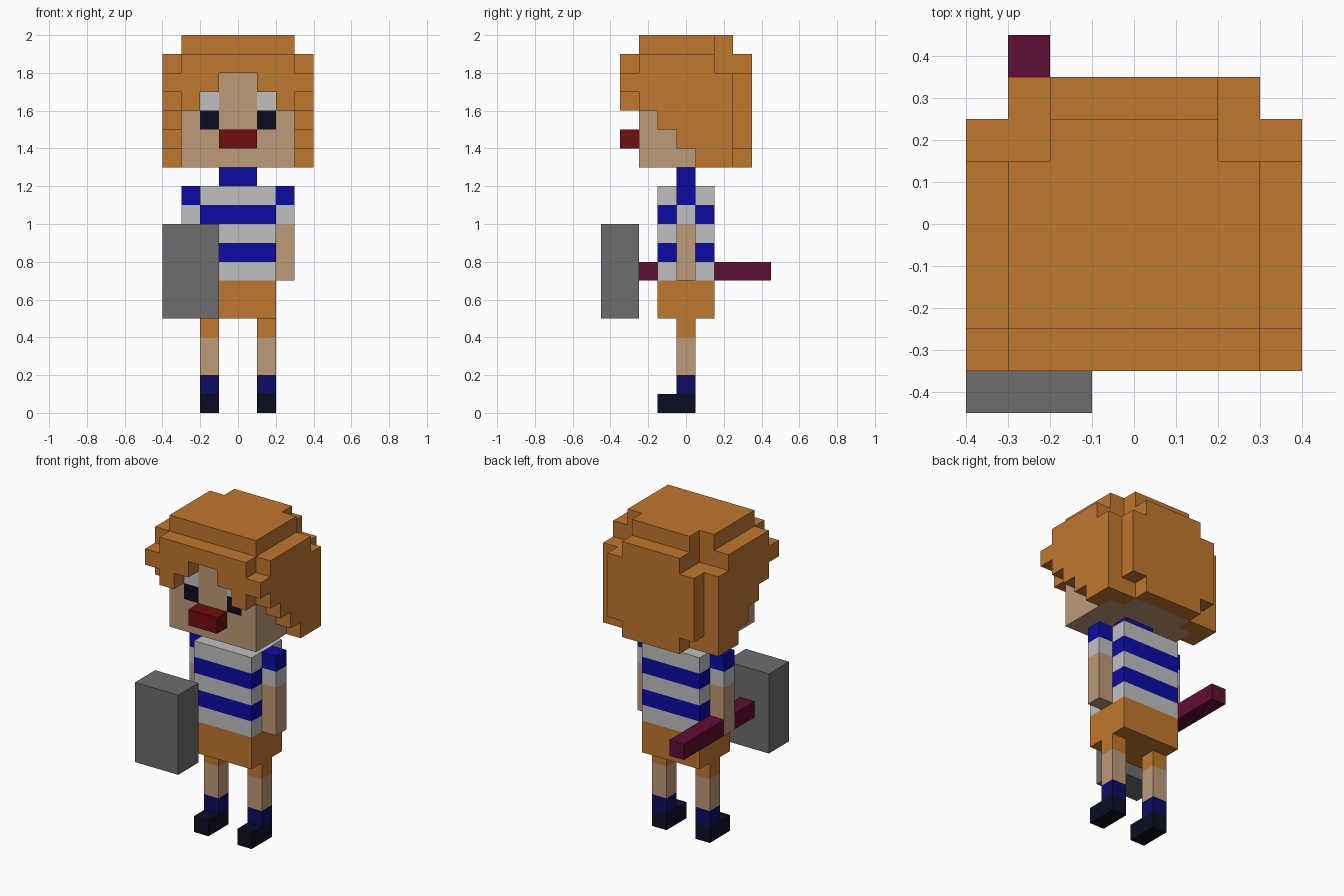
import bpy, bmesh, math
from mathutils import Vector

if "Cube" in bpy.data.objects:
    bpy.data.objects.remove(bpy.data.objects["Cube"], do_unlink=True)

UNIT = 0.1       # edge of one block
Y_SHIFT = 4.5    # blocks in front of the centre line

PALETTE = {      # sRGB values
    "ginger": (192, 120, 45), "skin": (190, 155, 120), "off_white": (192, 192, 192),
    "blue": (12, 12, 166), "navy": (12, 12, 98), "near_black": (12, 13, 32),
    "dark_red": (112, 14, 16), "maroon": (94, 14, 50), "grey": (109, 109, 109),
}


def linear(c):
    c /= 255
    return c / 12.92 if c <= 0.04045 else ((c + 0.055) / 1.055) ** 2.4


def make_material(name, rgb):
    mat = bpy.data.materials.new(name)
    colour = (*[linear(c) for c in rgb], 1)
    mat.diffuse_color = colour
    mat.use_nodes = True
    bsdf = mat.node_tree.nodes["Principled BSDF"]
    bsdf.inputs["Base Color"].default_value = colour
    bsdf.inputs["Roughness"].default_value = 0.9
    return mat


MATERIALS = {n: make_material(n, rgb) for n, rgb in PALETTE.items()}
blocks = {}      # (x, y, z) -> (part, colour)


def fill(part, colour, x, y, z, mirror=False):
    """Fill a range of blocks; a colour of None carves them away."""
    for i in range(*x):
        for j in range(*y):
            for k in range(*z):
                for cell in [(i, j, k)] + ([(-1 - i, j, k)] if mirror else []):
                    if colour:
                        blocks[cell] = (part, colour)
                    else:
                        blocks.pop(cell, None)


def build(part):
    """Make the outer skin of one part and merge its flat areas."""
    cells = {c: v[1] for c, v in blocks.items() if v[0] == part}
    colours = sorted(set(cells.values()))
    bm = bmesh.new()
    verts = {}

    def vert(p):
        if p not in verts:
            verts[p] = bm.verts.new((p[0] * UNIT, (p[1] - Y_SHIFT) * UNIT, p[2] * UNIT))
        return verts[p]

    for cell, colour in cells.items():
        for axis in range(3):
            for side in (0, 1):
                near = list(cell)
                near[axis] += 2 * side - 1
                if tuple(near) in cells:
                    continue
                u, v = (axis + 1) % 3, (axis + 2) % 3
                loop = []
                for du, dv in ((0, 0), (1, 0), (1, 1), (0, 1)):
                    p = list(cell)
                    p[axis] += side
                    p[u] += du
                    p[v] += dv
                    loop.append(vert(tuple(p)))
                face = bm.faces.new(loop if side else loop[::-1])
                face.material_index = colours.index(colour)
    bmesh.ops.dissolve_limit(bm, angle_limit=math.radians(1), verts=bm.verts,
                             edges=bm.edges, delimit={'MATERIAL'})
    mesh = bpy.data.meshes.new(part)
    bm.to_mesh(mesh)
    bm.free()
    for c in colours:
        mesh.materials.append(MATERIALS[c])
    bpy.context.collection.objects.link(bpy.data.objects.new(part, mesh))


# Hair: cap, crown, stepped sides, back and fringe
fill("hair", "ginger", (-3, 3), (2, 7), (19, 20))
fill("hair", "ginger", (-4, 4), (2, 7), (16, 19))
for step in range(3):
    fill("hair", "ginger", (3, 4), (3 + step, 7), (15 - step, 16 - step), mirror=True)
fill("hair", "ginger", (-3, 3), (7, 8), (13, 19))
fill("hair", "ginger", (-3, 3), (1, 2), (18, 19))
fill("hair", "ginger", (1, 4), (1, 2), (17, 18), mirror=True)
fill("hair", "ginger", (2, 3), (1, 2), (16, 17), mirror=True)
# Notched back corners
fill("hair", None, (2, 4), (6, 8), (18, 20), mirror=True)
fill("hair", None, (2, 3), (7, 8), (13, 14), mirror=True)

# Head with painted eyes, and the nose
fill("head", "skin", (-3, 3), (2, 7), (13, 18))
fill("hair", "ginger", (2, 3), (6, 7), (13, 18), mirror=True)
fill("head", "off_white", (1, 2), (2, 3), (16, 17), mirror=True)
fill("head", "near_black", (1, 2), (2, 3), (15, 16), mirror=True)
fill("nose", "dark_red", (-1, 1), (1, 2), (14, 15))

# Neck and striped shirt
fill("neck", "blue", (-1, 1), (4, 5), (12, 13))
for z in range(7, 12):
    fill("shirt", "off_white" if z % 2 else "blue", (-2, 2), (3, 6), (z, z + 1))
fill("shorts", "ginger", (-2, 2), (3, 6), (5, 7))

# Arms, legs and shoes, one of each per side
for name, x0, x1 in (("left", 2, 1), ("right", -3, -2)):
    arm, leg, shoe = name + "_arm", name + "_leg", name + "_shoe"
    for colour, z in (("skin", (7, 10)), ("off_white", (10, 11)), ("blue", (11, 12))):
        fill(arm, colour, (x0, x0 + 1), (4, 5), z)
    for colour, z in (("navy", (1, 2)), ("skin", (2, 4)), ("ginger", (4, 5))):
        fill(leg, colour, (x1, x1 + 1), (4, 5), z)
    fill(shoe, "near_black", (x1, x1 + 1), (3, 5), (0, 1))

# Mallet held in the right hand
fill("mallet_handle", "maroon", (-3, -2), (2, 4), (7, 8))
fill("mallet_handle", "maroon", (-3, -2), (5, 9), (7, 8))
fill("mallet_head", "grey", (-4, -1), (0, 2), (5, 10))

for part in sorted({v[0] for v in blocks.values()}):
    build(part)
